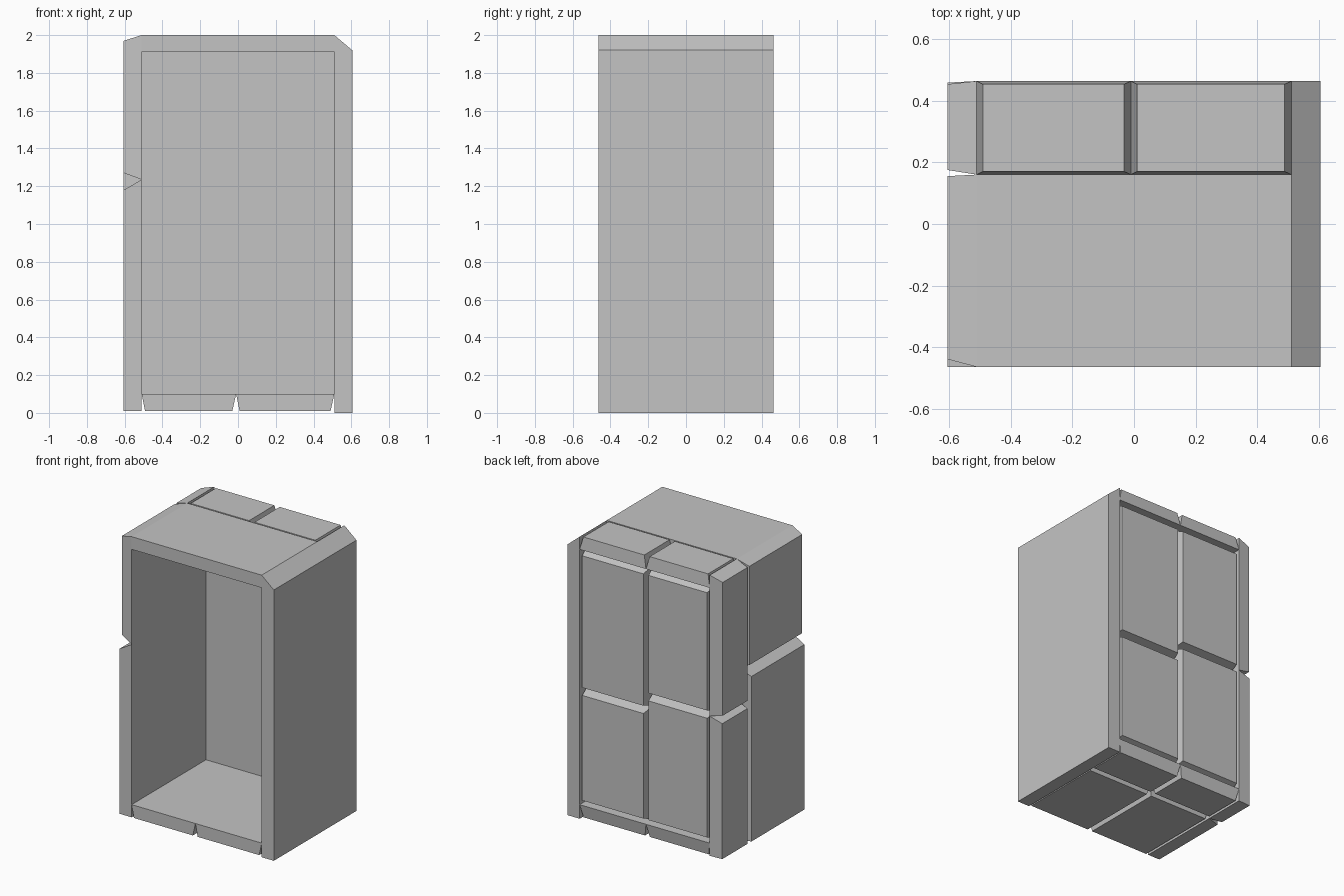
import bpy
import bmesh
from mathutils import Vector

if "Cube" in bpy.data.objects:
    bpy.data.objects.remove(bpy.data.objects["Cube"], do_unlink=True)

stone = bpy.data.materials.new("stone grey")
stone.use_nodes = True
grey = (0.55, 0.55, 0.55, 1)
stone.diffuse_color = grey
stone.node_tree.nodes["Principled BSDF"].inputs["Base Color"].default_value = grey


def brick(name, lo, hi, axis, sign, cut_lo, cut_hi):
    """Block from lo to hi whose outer face (axis, sign) is drawn in by cut_lo / cut_hi
    on the two remaining axes, leaving V grooves between neighbours."""
    lo, hi = Vector(lo), Vector(hi)
    others = [a for a in range(3) if a != axis]
    bm = bmesh.new()
    bmesh.ops.create_cube(bm, size=1)
    for v in bm.verts:
        side = [1 if c > 0 else -1 for c in v.co]
        v.co = [hi[a] if side[a] > 0 else lo[a] for a in range(3)]
        if side[axis] == sign:
            for k, a in enumerate(others):
                v.co[a] += -cut_hi[k] if side[a] > 0 else cut_lo[k]
    mesh = bpy.data.meshes.new(name)
    bm.to_mesh(mesh)
    bm.free()
    mesh.materials.append(stone)
    obj = bpy.data.objects.new(name, mesh)
    bpy.context.collection.objects.link(obj)


W, D, H = 0.605, 0.463, 2.0      # outer half width, half depth, height
IN, BACK = 0.51, 0.37            # inner faces of side and back walls
ROW, MID = 0.16, -0.01           # joint across the depth, joint across the width
FLOOR, CEIL = 0.1, 1.91

# Plain left wall with a sloping top edge
brick("left_wall", (IN, -D, 0), (W, D, H), 0, 1, (0, 0), (0, 0.08))

# Right wall, front pair and back corner pair
brick("right_wall_front_lower", (-W, -D, 0.01), (-IN, ROW, 1.235), 0, -1, (0, 0), (0.03, 0.055))
brick("right_wall_front_upper", (-W, -D, 1.235), (-IN, ROW, H), 0, -1, (0.025, 0.035), (0.005, 0.03))
brick("right_wall_back_lower", (-W, ROW, 0.01), (-IN, D, 1.0), 0, -1, (0.015, 0), (0.005, 0.03))
brick("right_wall_back_upper", (-W, ROW, 1.0), (-IN, D, H), 0, -1, (0.015, 0.025), (0.01, 0.03))

# Roof: one wide front slab, two bricks behind it
brick("roof_slab", (-IN, -D, CEIL), (IN, ROW, H), 2, 1, (0, 0), (0, 0))

# Columns of bricks: roof, back and floor, one column on each side of the joint
for side, x0, x1, joint in (("right", -IN, MID, 1.01), ("left", MID, IN, 0.91)):
    brick(f"roof_brick_{side}", (x0, ROW, CEIL), (x1, D, H), 2, 1,
          (0.02, 0.01), (0.022, 0.01))
    brick(f"back_brick_upper_{side}", (x0, BACK, joint), (x1, D, CEIL), 1, 1,
          (0.02, 0.025), (0.02, 0.04))
    brick(f"back_brick_lower_{side}", (x0, BACK, FLOOR), (x1, D, joint), 1, 1,
          (0.02, 0.035), (0.02, 0.03))
    brick(f"floor_brick_front_{side}", (x0, -D, 0.01), (x1, ROW, FLOOR), 2, -1,
          (0.018, 0), (0.02, 0.02))
    brick(f"floor_brick_back_{side}", (x0, ROW, 0.01), (x1, D, FLOOR), 2, -1,
          (0.018, 0.02), (0.02, 0.015))
